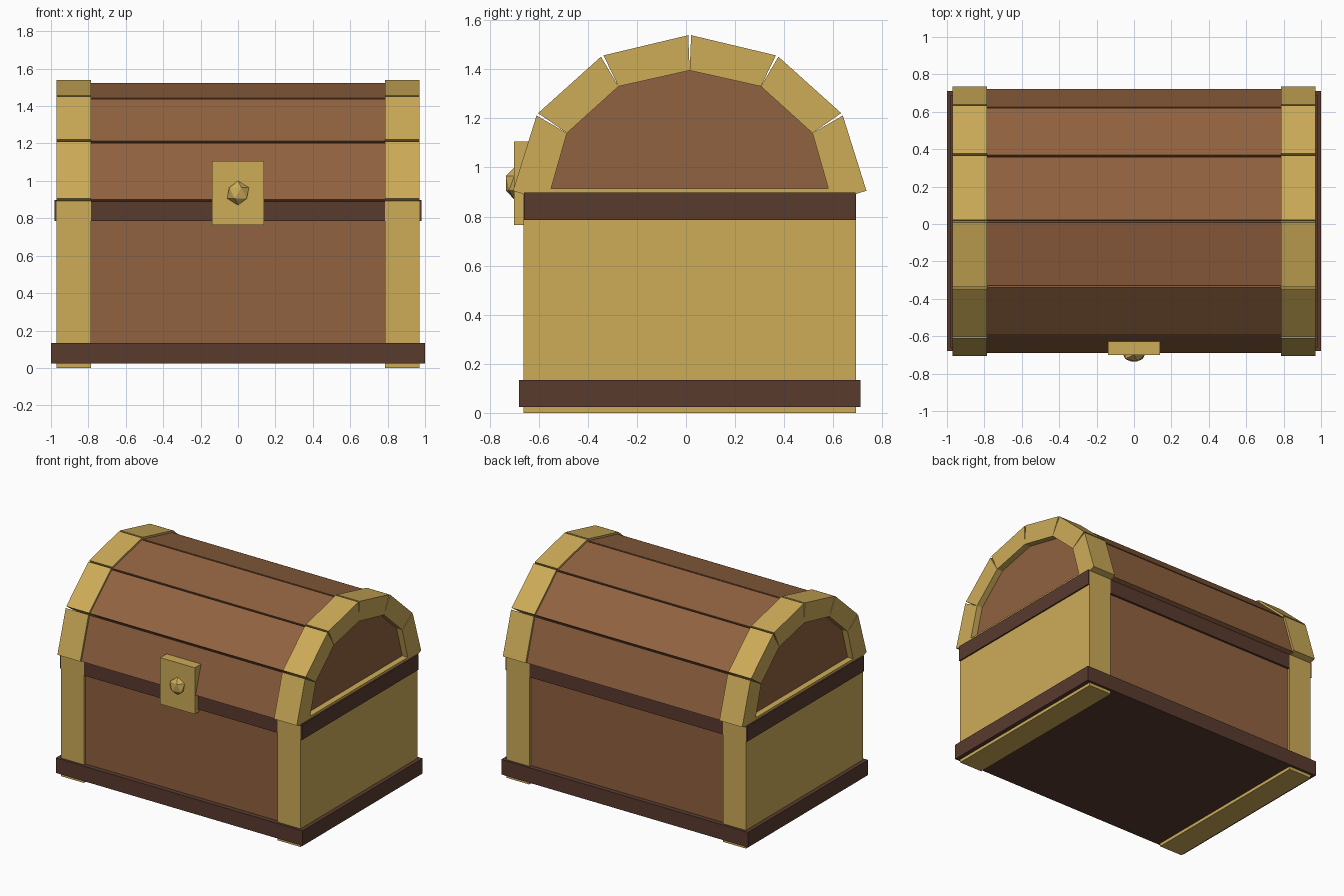
import bpy, bmesh
from mathutils import Vector

if "Cube" in bpy.data.objects:
    bpy.data.objects.remove(bpy.data.objects["Cube"])


def material(name, rgb):
    m = bpy.data.materials.new(name)
    m.diffuse_color = (*rgb, 1)
    m.use_nodes = True
    m.node_tree.nodes["Principled BSDF"].inputs["Base Color"].default_value = m.diffuse_color
    return m


wood = material("brown wood", (0.283, 0.122, 0.050))
dark = material("dark wood", (0.100, 0.043, 0.027))
gold = material("gold metal", (0.610, 0.413, 0.098))
YC = 0.015  # centre line of the chest in depth


def finish(name, bm, mat):
    bmesh.ops.recalc_face_normals(bm, faces=bm.faces)
    me = bpy.data.meshes.new(name)
    bm.to_mesh(me)
    bm.free()
    me.materials.append(mat)
    ob = bpy.data.objects.new(name, me)
    bpy.context.collection.objects.link(ob)
    return ob


def add_prism(bm, profile, x0, x1):
    """Extrude a (y, z) outline along x."""
    a = [bm.verts.new((x0, y, z)) for y, z in profile]
    b = [bm.verts.new((x1, y, z)) for y, z in profile]
    bm.faces.new(a)
    bm.faces.new(b[::-1])
    n = len(a)
    for i in range(n):
        j = (i + 1) % n
        bm.faces.new((a[i], b[i], b[j], a[j]))


def box(name, x, y, z, mat):
    bm = bmesh.new()
    add_prism(bm, [(y[0], z[0]), (y[1], z[0]), (y[1], z[1]), (y[0], z[1])], *x)
    return finish(name, bm, mat)


def arch(half):
    """Mirror a half outline (bottom to top) into a full arch."""
    return [Vector((YC - d, z)) for d, z in half] + \
           [Vector((YC + d, z)) for d, z in half[-2::-1]]


outer = arch([(0.72, 0.905), (0.622, 1.217), (0.357, 1.455), (0, 1.54)])
inner = arch([(0.58, 0.86), (0.50, 1.14), (0.29, 1.33), (0, 1.395)])


def planks(name, out, x0, x1, mat, gap=0.006):
    """One wedge-jointed plank for each side of the arch."""
    bm = bmesh.new()
    for i in range(len(out) - 1):
        a, b = out[i], out[i + 1]
        t = (b - a).normalized() * gap
        a2 = a + t if i else a
        b2 = b - t if i < len(out) - 2 else b
        add_prism(bm, [a2, b2, inner[i + 1], inner[i]], x0, x1)
    return finish(name, bm, mat)


# Lower chest: wooden body, dark base and rim rails
box("body", (-0.80, 0.80), (-0.645, 0.675), (0.026, 0.88), wood)
box("base_rail", (-1.0, 1.0), (-0.68, 0.71), (0.023, 0.133), dark)
box("rim_rail", (-0.98, 0.98), (-0.66, 0.69), (0.785, 0.897), dark)

# Lid: planks and recessed end panels
lid_outer = [o.lerp(i, 0.1) for o, i in zip(outer, inner)]
planks("lid_planks", lid_outer, -0.80, 0.80, wood)
core = bmesh.new()
add_prism(core, inner, -0.925, 0.925)
finish("lid_end_panels", core, wood)

# Gold bands at both ends
for side, s in (("left", -1), ("right", 1)):
    x = sorted((0.785 * s, 0.97 * s))
    box(side + "_body_band", x, (-0.662, 0.692), (0, 0.893), gold)
    planks(side + "_lid_band", outer, *x, gold)
    box(side + "_lid_sill", x, (YC - 0.57, YC + 0.57), (0.88, 0.915), gold)

# Lock plate and faceted knob
box("lock_plate", (-0.14, 0.14), (-0.70, -0.60), (0.765, 1.105), gold)
bm = bmesh.new()
bmesh.ops.create_icosphere(bm, subdivisions=1, radius=0.065)
for v in bm.verts:
    v.co = (v.co.x, v.co.y * 0.62 - 0.70, v.co.z + 0.935)
finish("lock_knob", bm, gold)
